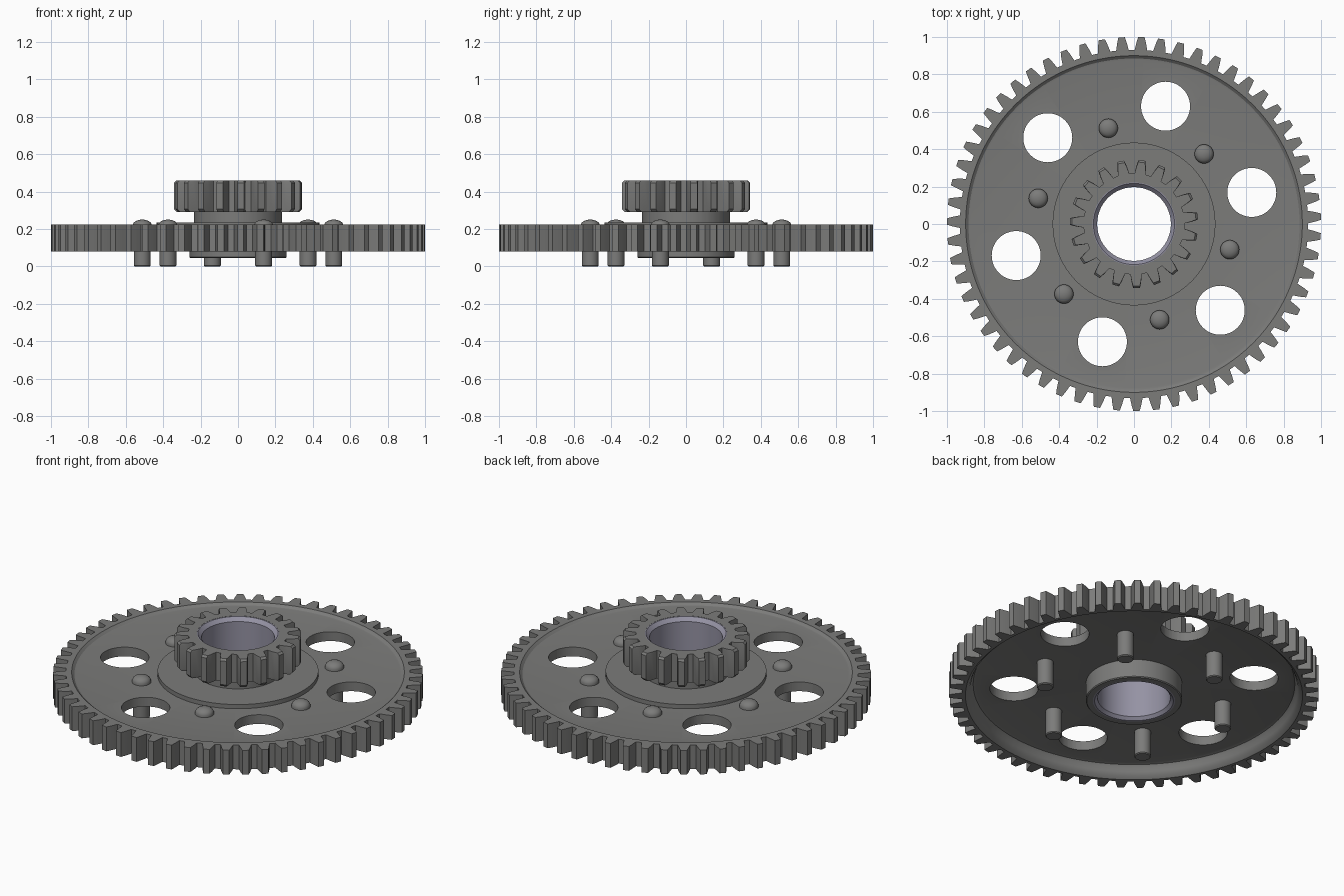
import bpy, bmesh
from math import cos, sin, tau, radians

if "Cube" in bpy.data.objects:
    bpy.data.objects.remove(bpy.data.objects["Cube"])

PHASE = radians(45)


def material(name, rgb):
    m = bpy.data.materials.new(name)
    m.diffuse_color = (*rgb, 1)
    m.use_nodes = True
    m.node_tree.nodes["Principled BSDF"].inputs["Base Color"].default_value = m.diffuse_color
    return m


steel = material("dark_steel", (0.2, 0.2, 0.195))
bronze = material("bushing_metal", (0.3, 0.29, 0.37))

# one tooth: (fraction of pitch, height from root 0 to tip 1)
TOOTH = [(-.5, 0), (-.34, 0), (-.29, .3), (-.24, .6), (-.16, 1),
         (.16, 1), (.24, .6), (.29, .3), (.34, 0)]


def toothed(n, root, tip, z):
    pts = []
    for i in range(n):
        for f, h in TOOTH:
            a = PHASE + (i + f) * tau / n
            r = root + (tip - root) * h
            pts.append((r * cos(a), r * sin(a), z))
    return pts


def gear_circle(n, r, z):
    return toothed(n, r, r, z)


def circle(r, z, n):
    return [(r * cos(tau * i / n), r * sin(tau * i / n), z) for i in range(n)]


def loft(name, rings, mat, closed=True):
    bm = bmesh.new()
    loops = [[bm.verts.new(p) for p in ring] for ring in rings]
    n = len(loops[0])
    for k in range(len(loops) if closed else len(loops) - 1):
        a, b = loops[k], loops[(k + 1) % len(loops)]
        for i in range(n):
            j = (i + 1) % n
            bm.faces.new((a[i], a[j], b[j], b[i]))
    if not closed:
        bm.faces.new(loops[0])
        bm.faces.new(loops[-1])
    bmesh.ops.recalc_face_normals(bm, faces=bm.faces)
    me = bpy.data.meshes.new(name)
    bm.to_mesh(me)
    bm.free()
    if mat:
        me.materials.append(mat)
    ob = bpy.data.objects.new(name, me)
    bpy.context.collection.objects.link(ob)
    return ob


def select(ob):
    bpy.ops.object.select_all(action='DESELECT')
    ob.select_set(True)
    bpy.context.view_layer.objects.active = ob


def smooth(ob):
    select(ob)
    bpy.ops.object.shade_smooth_by_angle(angle=radians(28))


# large gear: toothed rim, recessed web, raised boss and lower hub
N = 59
inside = [(.9, .225), (.885, .212), (.875, .21), (.435, .21), (.435, .235),
          (.222, .235), (.222, .045), (.255, .045), (.26, .05), (.26, .155),
          (.855, .155), (.87, .15), (.88, .135), (.885, .115), (.895, .095),
          (.912, .08)]
large = loft("large_gear",
             [toothed(N, .931, 1, .08), toothed(N, .931, 1, .225)]
             + [gear_circle(N, r, z) for r, z in inside], steel)

# six round lightening holes through the web
for k in range(6):
    a = radians(15 + 60 * k)
    cut = loft("hole_cutter", [circle(.131, 0, 48), circle(.131, .4, 48)],
               None, closed=False)
    cut.location = (.652 * cos(a), .652 * sin(a), 0)
    cut.hide_render = True
    mod = large.modifiers.new("hole", 'BOOLEAN')
    mod.operation = 'DIFFERENCE'
    mod.solver = 'EXACT'
    mod.object = cut
    select(large)
    bpy.ops.object.modifier_apply(modifier=mod.name)
    bpy.data.objects.remove(cut)
smooth(large)

# small gear with its neck, tooth ends chamfered
M = 19
small = loft("small_gear",
             [gear_circle(M, .235, .235), gear_circle(M, .222, .235),
              gear_circle(M, .222, .458), toothed(M, .27, .332, .458),
              toothed(M, .27, .343, .447), toothed(M, .27, .343, .306),
              toothed(M, .27, .328, .29), gear_circle(M, .235, .29)], steel)
smooth(small)

# bushing lining the bore
bush = [(.223, .045), (.213, .045), (.197, .062), (.197, .436), (.217, .457),
        (.223, .457)]
smooth(loft("bushing", [circle(r, z, 96) for r, z in bush], bronze))

# six rivet pins with domed heads
pin_profile = [(.04, 0), (.045, .005), (.045, .205), (.051, .207), (.051, .222),
               (.046, .233), (.036, .242), (.02, .248), (.006, .25)]
pin = loft("rivet_pin", [circle(r, z, 32) for r, z in pin_profile], steel,
           closed=False)
smooth(pin)
for k in range(6):
    a = radians(45 + 60 * k)
    p = pin if k == 0 else pin.copy()
    if k:
        bpy.context.collection.objects.link(p)
        p.name = "rivet_pin_%d" % (k + 1)
    p.location = (.53 * cos(a), .53 * sin(a), 0)
